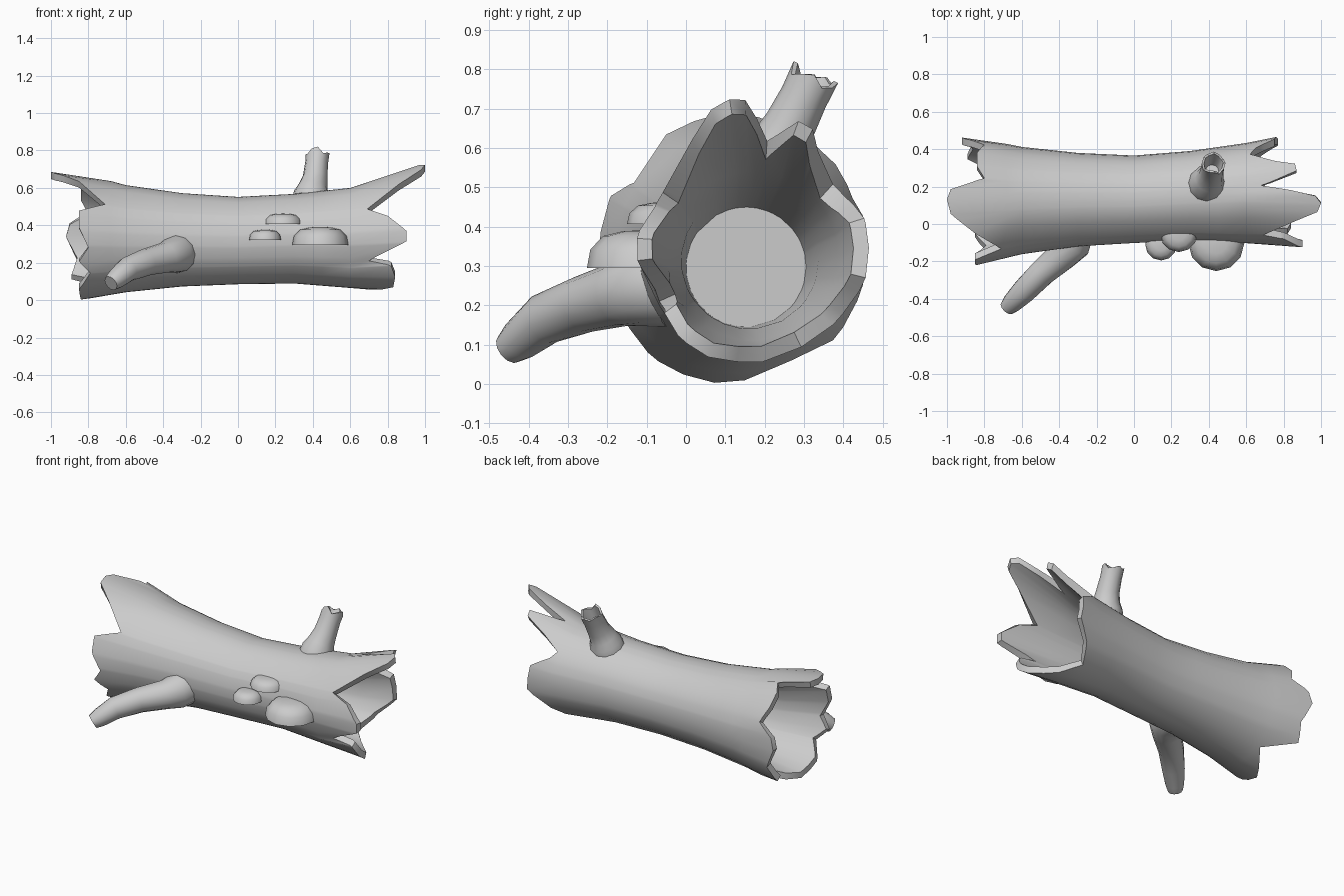
import bpy, bmesh, math
from mathutils import Vector

if "Cube" in bpy.data.objects:
    bpy.data.objects.remove(bpy.data.objects["Cube"])


def lerp_table(table, x):
    """Piecewise-linear lookup; rows are (key, value, value...)."""
    for a, b in zip(table, table[1:]):
        if x <= b[0]:
            break
    t = (x - a[0]) / (b[0] - a[0])
    return [p + (q - p) * t for p, q in zip(a[1:], b[1:])]


def finish(name, bm, angle=40):
    bmesh.ops.remove_doubles(bm, verts=bm.verts, dist=1e-5)
    bmesh.ops.recalc_face_normals(bm, faces=bm.faces)
    me = bpy.data.meshes.new(name)
    bm.to_mesh(me)
    bm.free()
    ob = bpy.data.objects.new(name, me)
    bpy.context.collection.objects.link(ob)
    bpy.ops.object.select_all(action='DESELECT')
    ob.select_set(True)
    bpy.context.view_layer.objects.active = ob
    bpy.ops.object.shade_smooth_by_angle(angle=math.radians(angle))
    return ob


def skin(bm, rings, cap_start=False, cap_end=False):
    """Join closed rings of points with quads."""
    vs = [[bm.verts.new(p) for p in r] for r in rings]
    for a, b in zip(vs, vs[1:]):
        for i in range(len(a)):
            j = (i + 1) % len(a)
            bm.faces.new((a[i], a[j], b[j], b[i]))
    if cap_start:
        bm.faces.new(vs[0])
    if cap_end:
        bm.faces.new(vs[-1])


# Trunk: x, centre y, centre z, radius
TRUNK = [(-1.0, .12, .34, .345), (-.84, .12, .34, .34), (-.6, .125, .328, .287),
         (-.3, .13, .322, .25), (0, .132, .318, .234), (.3, .15, .328, .24),
         (.6, .165, .332, .268), (.8, .17, .35, .303), (.86, .17, .35, .335), (1.0, .17, .35, .387)]
# Splintered ends: angle around the trunk, x of the rim
RIGHT = [(0, .76), (15, .75), (30, .65), (40, .62), (54, .74), (63, .86), (70, .87),
         (82, .68), (93, .97), (99, 1.0), (107, .98), (120, .86), (147, .69),
         (158, .8), (176, .9), (187, .9), (209, .7), (217, .82), (230, .84),
         (248, .83), (275, .71), (298, .62), (325, .68), (345, .77), (360, .76)]
LEFT = [(0, -.92), (12, -.9), (24, -.8), (40, -.84), (56, -.84), (68, -.8),
        (79, -.98), (88, -1.0), (101, -.98), (120, -.85), (145, -.71), (156, -.85),
        (172, -.85), (190, -.8), (203, -.85), (216, -.79), (236, -.85), (262, -.84),
        (275, -.79), (298, -.7), (318, -.89), (338, -.86), (360, -.92)]
ANGLES = sorted({r[0] for r in RIGHT + LEFT} - {360})


def trunk_point(x, deg, inner):
    cy, cz, r = lerp_table(TRUNK, x)
    a = math.radians(deg)
    # the right end flares less toward the front
    r -= .055 * max(0, -math.cos(a)) * min(1, max(0, (x - .6) / .3))
    if inner:
        k = max(0, 1 - abs(x) / .8)
        cy, cz, r = cy + .02 * k, cz - .022 * k, r - .038 - .045 * k
    return (x, cy + r * math.cos(a), cz + r * math.sin(a))


def trunk_ring(x, inner=False):
    return [trunk_point(x, d, inner) for d in ANGLES]


def rim(table, inner):
    return [trunk_point(lerp_table(table, d)[0], d, inner) for d in ANGLES]


bm = bmesh.new()
skin(bm, [trunk_ring(.02, True), trunk_ring(.3, True), trunk_ring(.58, True),
          rim(RIGHT, True), rim(RIGHT, False)]
     + [trunk_ring(x) for x in (.6, .45, .3, .15, 0, -.15, -.3, -.45, -.6, -.68)]
     + [rim(LEFT, False), rim(LEFT, True)]
     + [trunk_ring(x, True) for x in (-.6, -.3, -.02)], True, True)
finish("hollow_trunk", bm)


def tube_rings(path, n):
    """Rings square to a path of (x, y, z, radius)."""
    pts = [Vector(p[:3]) for p in path]
    rings = []
    for i, p in enumerate(pts):
        d = (pts[min(i + 1, len(pts) - 1)] - pts[max(i - 1, 0)]).normalized()
        u = d.cross(Vector((1, 0, 0))).normalized()
        v = d.cross(u)
        rings.append([p + path[i][3] * (u * math.cos(2 * math.pi * k / n)
                                        + v * math.sin(2 * math.pi * k / n)) for k in range(n)])
    return rings


# Drooping front branch
bm = bmesh.new()
skin(bm, tube_rings([(-.325, -.06, .25, .105), (-.335, -.115, .245, .1), (-.385, -.17, .228, .083),
                     (-.49, -.26, .203, .073), (-.59, -.36, .165, .066), (-.655, -.425, .11, .053),
                     (-.68, -.45, .09, .042)], 12), True, True)
finish("front_branch", bm)

# Broken, hollow stub on top
rings = tube_rings([(.39, .215, .54, .1), (.395, .226, .573, .095), (.402, .24, .61, .077),
                    (.413, .265, .66, .066), (.42, .3, .73, .061), (.425, .322, .775, .063)], 12)
axis = Vector((.02, .1, .22)).normalized()
cup = tube_rings([(.418, .285, .7, .035), (.425, .322, .775, .051)], 12)
jag = [.02, .005, .015, .0, -.015, .01, .02, -.01, .005, .018, -.005, .005]
for ring in (rings[-1], cup[-1]):
    for i, h in enumerate(jag):
        ring[i] = ring[i] + axis * h
bm = bmesh.new()
skin(bm, rings + cup[::-1], True, True)
finish("top_stub", bm)

# Bracket mushrooms: half domes with flat undersides, backs trimmed inside the bark
for i, (x, y, z, r, h, back) in enumerate([(.145, -.11, .322, .085, .055, -.05),
                                           (.24, -.05, .407, .1, .055, -.02),
                                           (.44, -.102, .295, .15, .096, -.045)]):
    bm = bmesh.new()
    prof = [(1, 0), (.94, .5), (.72, .85), (.38, .98), (.02, 1)]
    skin(bm, [[(x + r * s * math.cos(k * math.pi / 6), y + r * s * math.sin(k * math.pi / 6), z + h * t)
               for k in range(12)] for s, t in prof], True, True)
    cut = bmesh.ops.bisect_plane(bm, geom=bm.verts[:] + bm.edges[:] + bm.faces[:], dist=1e-5,
                                 plane_co=(0, back, 0), plane_no=(0, 1, 0), clear_outer=True)
    bmesh.ops.edgeloop_fill(bm, edges=[e for e in cut['geom_cut'] if isinstance(e, bmesh.types.BMEdge)])
    finish(f"bracket_mushroom_{i + 1}", bm)
